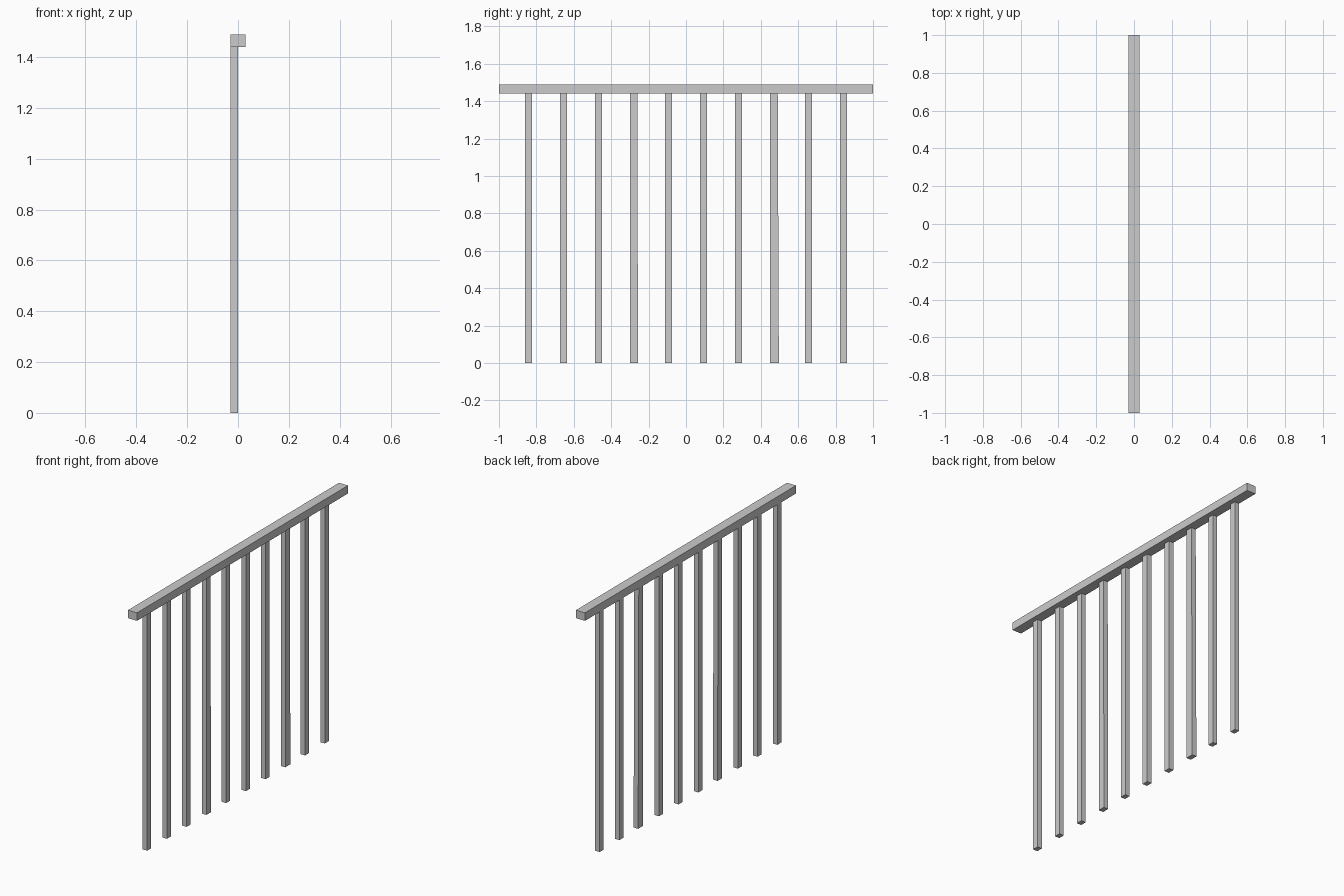
import bpy
import bmesh

if "Cube" in bpy.data.objects:
    bpy.data.objects.remove(bpy.data.objects["Cube"])


def box(name, x, y_top, y_bottom, z):
    """Box whose y extent may differ between its top and bottom ends."""
    bm = bmesh.new()
    bmesh.ops.create_cube(bm, size=1)
    for v in bm.verts:
        i, j, k = (int(c > 0) for c in v.co)
        v.co = (x[i], (y_top if k else y_bottom)[j], z[k])
    mesh = bpy.data.meshes.new(name)
    bm.to_mesh(mesh)
    bm.free()
    obj = bpy.data.objects.new(name, mesh)
    bpy.context.collection.objects.link(obj)
    return obj


RAIL_Z = 1.44
COUNT, SPACING, HALF = 10, 0.187, 0.019

# Top handrail
box("handrail", (-0.03, 0.03), (-1, 1), (-1, 1), (RAIL_Z, 1.488))

# Extra width on the +y side of the two uneven balusters: (top, bottom)
uneven = {3: (0.001, 0.005), 7: (0.004, 0.01)}

# Balusters under the back half of the rail
for n in range(COUNT):
    y = (n - (COUNT - 1) / 2) * SPACING
    top, bottom = uneven.get(n, (0, 0))
    box(f"baluster_{n + 1}", (-0.03, 0.0),
        (y - HALF, y + HALF + top), (y - HALF, y + HALF + bottom), (0, RAIL_Z))
